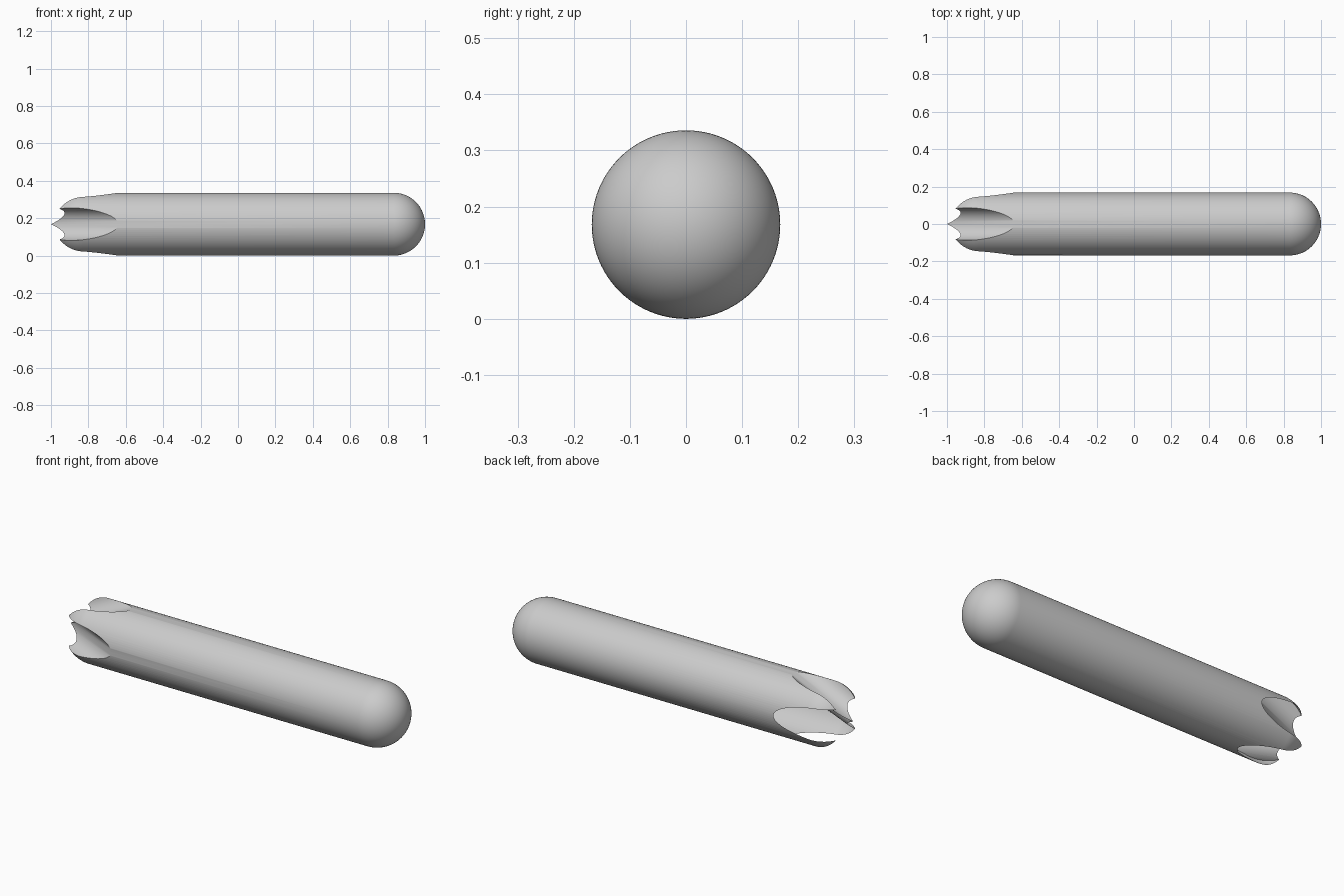
import bpy, bmesh, math
from mathutils import Matrix, Vector

if "Cube" in bpy.data.objects:
    bpy.data.objects.remove(bpy.data.objects["Cube"])

R = 0.168          # rod radius
END = 1.0          # rod half length
SEG = 96

# Rod: lathe a domed profile around the x axis
steps = 24
profile = []
for i in range(steps + 1):
    a = math.pi / 2 * i / steps
    profile.append((-(END - R) - R * math.cos(a), R * math.sin(a)))
profile += [(-x, r) for x, r in reversed(profile)]

bm = bmesh.new()
verts = [bm.verts.new((x, 0, r)) for x, r in profile]
edges = [bm.edges.new(p) for p in zip(verts, verts[1:])]
bmesh.ops.spin(bm, geom=verts + edges, cent=(0, 0, 0), axis=(1, 0, 0),
               angle=2 * math.pi, steps=SEG, use_duplicate=False)
bmesh.ops.remove_doubles(bm, verts=bm.verts, dist=1e-5)
bmesh.ops.recalc_face_normals(bm, faces=bm.faces)
mesh = bpy.data.meshes.new("rod")
bm.to_mesh(mesh)
bm.free()
rod = bpy.data.objects.new("fluted_rod", mesh)
bpy.context.collection.objects.link(rod)

# Flutes: four slanted round cutters whose floors meet at the left tip
FR = 0.088
start, tip = Vector((-0.64, 0, R)), Vector((-1.0, 0, 0))
d = (start - tip).normalized()
normal = Vector((-d.z, 0, d.x))
centre = (start + tip) / 2 + normal * FR
turn = d.to_track_quat('Z', 'Y').to_matrix().to_4x4()
for k in range(4):
    bm = bmesh.new()
    m = Matrix.Rotation(k * math.pi / 2, 4, 'X') @ Matrix.Translation(centre) @ turn
    bmesh.ops.create_cone(bm, cap_ends=True, segments=96, radius1=FR,
                          radius2=FR, depth=0.9, matrix=m)
    cm = bpy.data.meshes.new("flute_cutter")
    bm.to_mesh(cm)
    bm.free()
    cutter = bpy.data.objects.new("flute_cutter", cm)
    bpy.context.collection.objects.link(cutter)
    mod = rod.modifiers.new("flute", 'BOOLEAN')
    mod.operation = 'DIFFERENCE'
    mod.solver = 'EXACT'
    mod.object = cutter
    cutter.hide_render = True
    cutter.hide_set(True)

# Bake the cuts, then smooth and place on the ground
bpy.context.view_layer.objects.active = rod
rod.select_set(True)
for mod in list(rod.modifiers):
    cutter = mod.object
    bpy.ops.object.modifier_apply(modifier=mod.name)
    bpy.data.objects.remove(cutter)
bpy.ops.object.shade_smooth_by_angle(angle=math.radians(30))
rod.location.z = R
